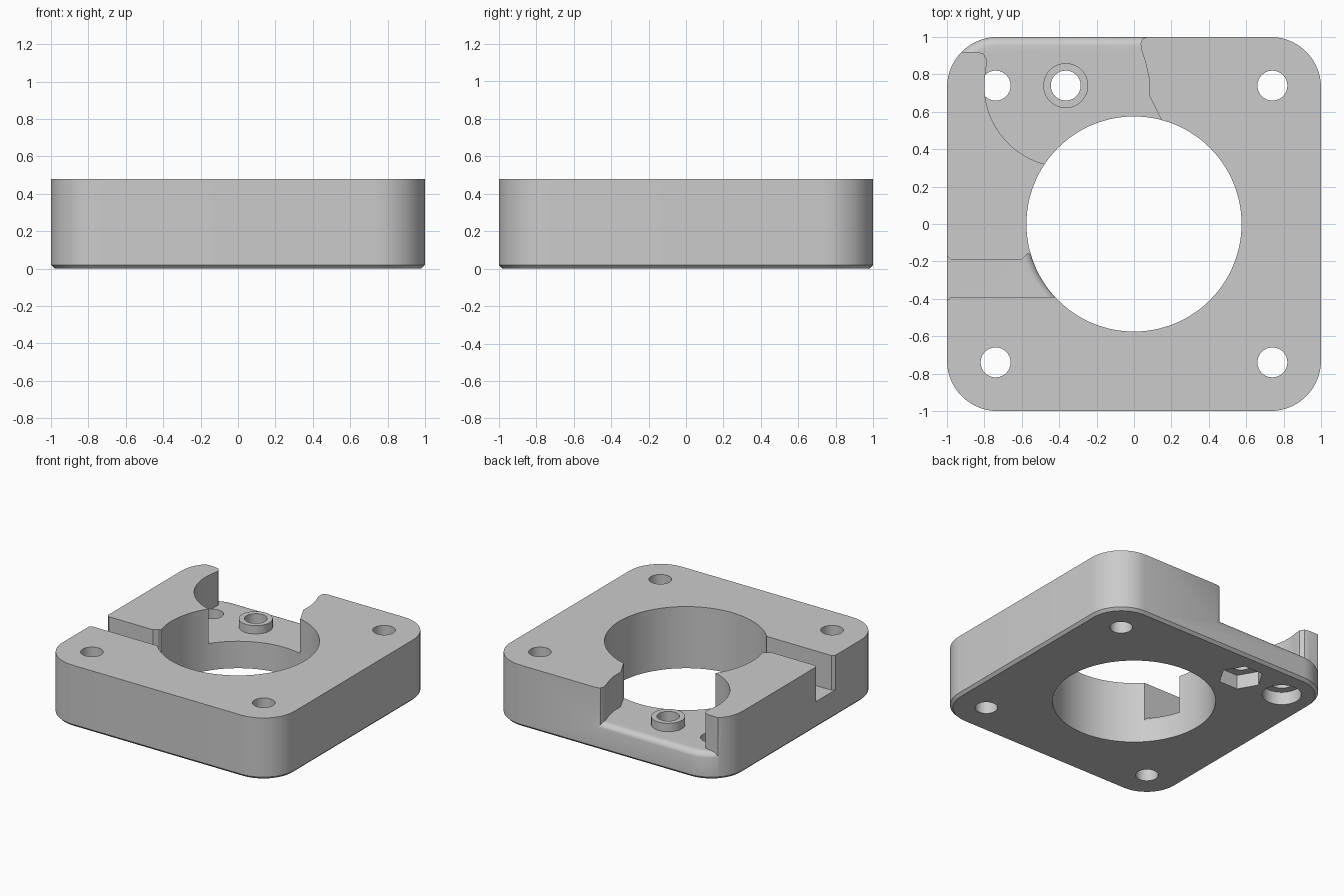
import bpy
import bmesh
from math import sin, cos, pi, radians

cube = bpy.data.objects.get("Cube")
if cube:
    bpy.data.objects.remove(cube, do_unlink=True)

HEIGHT, FLOOR, CORNER, BORE = 0.48, 0.21, 0.27, 0.575
HOLE, PITCH, EASE = 0.08, 0.74, 0.05
BOSS = (-0.365, 0.74)

grey = bpy.data.materials.new("plain grey")
grey.use_nodes = True
grey.diffuse_color = (0.6, 0.6, 0.6, 1)
grey.node_tree.nodes["Principled BSDF"].inputs["Base Color"].default_value = (0.6, 0.6, 0.6, 1)


def loft(name, rings):
    """Closed solid through matching rings of points, bottom to top."""
    bm = bmesh.new()
    loops = [[bm.verts.new(p) for p in ring] for ring in rings]
    n = len(loops[0])
    for low, high in zip(loops, loops[1:]):
        for i in range(n):
            j = (i + 1) % n
            bm.faces.new((low[i], low[j], high[j], high[i]))
    bm.faces.new(loops[0][::-1])
    bm.faces.new(loops[-1])
    bmesh.ops.recalc_face_normals(bm, faces=bm.faces)
    mesh = bpy.data.meshes.new(name)
    bm.to_mesh(mesh)
    bm.free()
    mesh.materials.append(grey)
    obj = bpy.data.objects.new(name, mesh)
    bpy.context.collection.objects.link(obj)
    return obj


def rounded_square(half, radius, z, steps=14):
    c = half - radius
    return [(sx * c + radius * cos(a), sy * c + radius * sin(a), z)
            for q, (sx, sy) in enumerate([(1, 1), (-1, 1), (-1, -1), (1, -1)])
            for a in [(q + k / steps) * pi / 2 for k in range(steps + 1)]]


def circle(r, z, at=(0, 0), sides=40):
    return [(at[0] + r * cos(2 * pi * k / sides), at[1] + r * sin(2 * pi * k / sides), z)
            for k in range(sides)]


def cylinder(name, r, z0, z1, at=(0, 0), sides=40):
    return loft(name, [circle(r, z, at, sides) for z in (z0, z1)])


def prism(name, outline, z0, z1):
    return loft(name, [[(x, y, z) for x, y in outline] for z in (z0, z1)])


def combine(target, tools, operation="DIFFERENCE", keep=False):
    """Apply booleans one after another and discard the tools."""
    for tool in tools:
        mod = target.modifiers.new("cut", "BOOLEAN")
        mod.operation, mod.solver, mod.object = operation, "EXACT", tool
        bpy.context.view_layer.update()
        graph = bpy.context.evaluated_depsgraph_get()
        mesh = bpy.data.meshes.new_from_object(target.evaluated_get(graph))
        target.modifiers.clear()
        target.data = mesh
        if not keep:
            bpy.data.objects.remove(tool, do_unlink=True)


# Quarter-round steps: (height, inset) up to the recess floor
ease = [(FLOOR - EASE + EASE * sin(a), EASE * (1 - cos(a)))
        for a in [k * pi / 16 for k in range(9)]]

# Main block with a chamfered lower rim
body = loft("motor_mount_block", [rounded_square(1 - i, CORNER - i, z)
                                  for z, i in ((0, 0.02), (0.02, 0), (HEIGHT, 0))])

# Back pocket: arc about the boss, with an eased outer floor edge
arc = [(BOSS[0] + 0.435 * cos(radians(d)), BOSS[1] + 0.435 * sin(radians(d)))
       for d in range(168, 256, 4)]
pocket_outline = [(0.2, 0.45), (0.08, 0.69), (0.08, 0.78), (0.06, 0.87), (0.04, 0.93),
                  (0.035, 0.965), (0.045, 0.99), (0.07, 1.0), (0.07, 1.1), (-1.1, 1.1),
                  (-1.1, 0.92), (-0.84, 0.92), (-0.805, 0.91), (-0.787, 0.88)]
pocket = prism("pocket_cutter", pocket_outline + arc + [(-0.4, 0.3)], 0.1, 0.7)
pocket_floor = loft("pocket_floor", [rounded_square(1.001 - i, CORNER - i, z)
                                     for z, i in [(-0.1, 0)] + ease])
combine(pocket, [pocket_floor])

# Side channel with flared mouth and an eased inner floor edge
channel_outline = [(-1.05, -0.12), (-0.98, -0.19), (-0.6, -0.19), (-0.57, -0.16),
                   (-0.4, -0.16), (-0.4, -0.39), (-0.98, -0.39), (-1.05, -0.46)]
channel = prism("channel_cutter", channel_outline, 0.1, 0.7)
channel_floor = cylinder("channel_floor", 2, -0.1, FLOOR)
flare = [(-0.2, 0)] + ease + [(0.4, EASE)]
combine(channel_floor, [loft("flare", [circle(BORE - 0.001 + i, z, sides=112)
                                       for z, i in flare])])
combine(channel, [channel_floor])

combine(body, [pocket, channel, cylinder("bore", BORE, -0.1, 0.7, sides=112)])

# Corner screw holes; the pocket corner is counterbored from below
for x, y in ((1, 1), (1, -1), (-1, -1)):
    combine(body, [cylinder("hole", HOLE, -0.1, 0.7, (x * PITCH, y * PITCH))])
corner = (-PITCH, PITCH)
combine(body, [cylinder("short_hole", HOLE, -0.1, FLOOR + 0.005, corner),
               cylinder("counterbore", 0.138, -0.1, 0.1, corner)])

# Raised boss with a through hole and a hexagonal nut trap underneath
boss = cylinder("screw_boss", 0.12, FLOOR - 0.03, 0.275, BOSS)
combine(body, [boss], "UNION")
combine(body, [cylinder("boss_hole", HOLE, -0.1, 0.7, BOSS),
               cylinder("nut_trap", 0.16, -0.1, 0.11, BOSS, sides=6)])

bpy.ops.object.select_all(action="DESELECT")
body.select_set(True)
bpy.context.view_layer.objects.active = body
bpy.ops.object.shade_smooth_by_angle(angle=radians(30))
